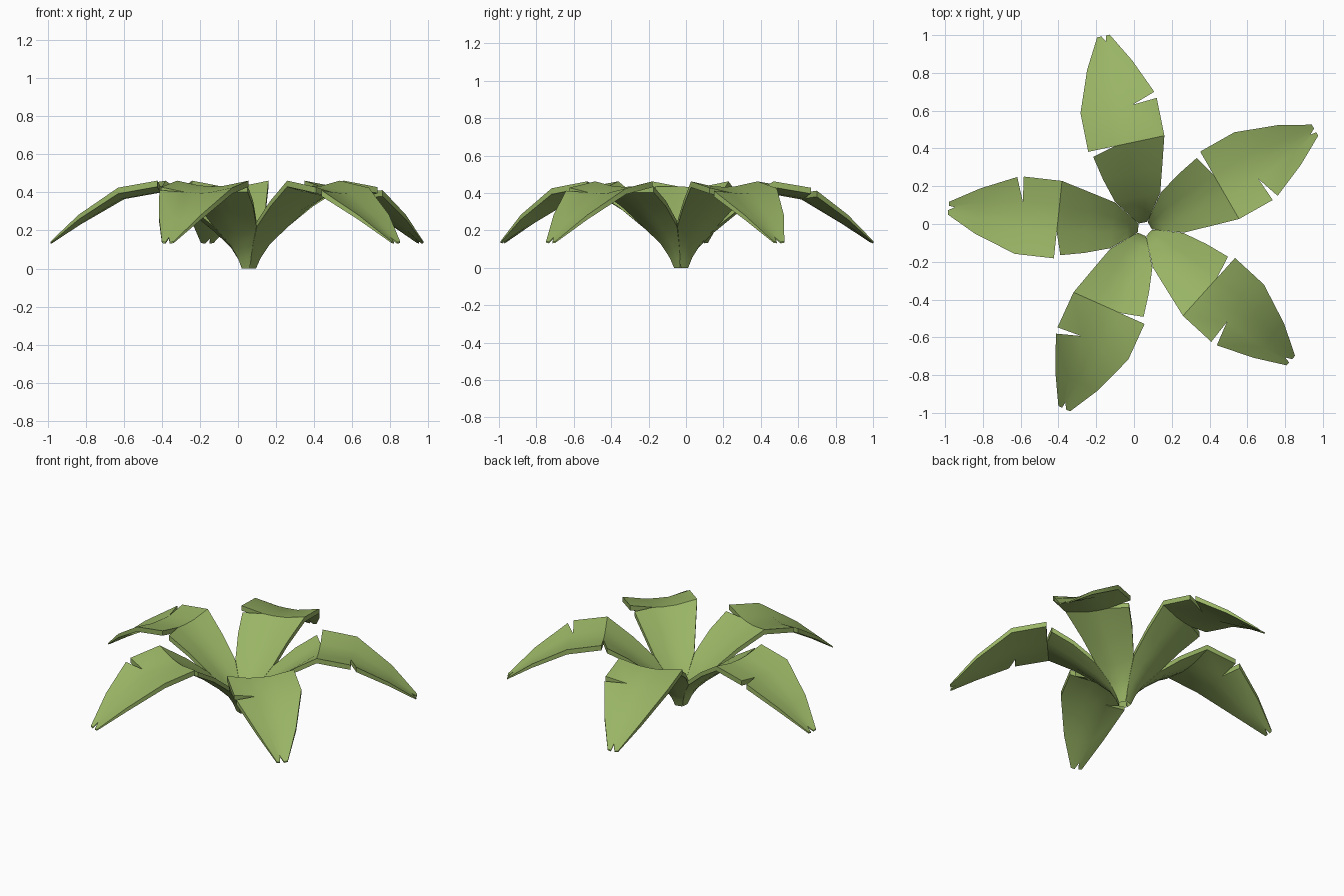
import bpy, bmesh, math

if "Cube" in bpy.data.objects:
    bpy.data.objects.remove(bpy.data.objects["Cube"])

green = bpy.data.materials.new("leaf_green")
green.diffuse_color = (0.32, 0.46, 0.13, 1)
green.use_nodes = True
green.node_tree.nodes["Principled BSDF"].inputs["Base Color"].default_value = green.diffuse_color

# Leaf cross-rows: distance along, half width, edge height, mid sag, thickness
ROWS = [(0.033, 0.022, 0.02, 0.0, 0.02),
        (0.052, 0.038, 0.085, 0.008, 0.03),
        (0.09, 0.065, 0.155, 0.018, 0.03),
        (0.17, 0.122, 0.25, 0.035, 0.03),
        (0.30, 0.160, 0.357, 0.036, 0.03),
        (0.46, 0.206, 0.462, 0.03, 0.032),   # fold, inner side
        (0.46, 0.206, 0.462, 0.03, 0.032),   # fold, outer side
        (0.668, 0.204, 0.425, 0.03, 0.032),  # side tear, inner lip
        (0.668, 0.204, 0.425, 0.03, 0.032),  # side tear, outer lip
        (0.885, 0.122, 0.283, 0.025, 0.025),
        (1.043, 0.034, 0.142, 0.004, 0.008)]
COLS = [-1, -0.38, 0, 0.31, 1]
FOLD, TEAR, TIP = 5, 7, 10
# Points pulled away to open the tears and the notched tip: (row, col) -> (along, across, z)
SHIFT = {(FOLD, 4): (0.428, 0.186, 0.435),
         (TEAR, 0): (0.664, -0.208, 0.428), (TEAR + 1, 0): (0.698, -0.202, 0.412),
         (TEAR, 1): (0.655, -0.075, 0.402), (TEAR + 1, 1): (0.655, -0.075, 0.402),
         (TIP, 2): (1.010, -0.008, 0.165)}


def leaf_mesh():
    bm = bmesh.new()
    # upper face of the blade
    grid = [[bm.verts.new(SHIFT.get((r, c), (u, f * w, z - sag * (1 - f * f))))
             for c, f in enumerate(COLS)] for r, (u, w, z, sag, t) in enumerate(ROWS)]
    for r in range(len(ROWS) - 1):
        if r in (FOLD, TEAR):
            continue  # open lips: the rows meet only at their shared points
        for c in range(len(COLS) - 1):
            bm.faces.new((grid[r][c], grid[r + 1][c], grid[r + 1][c + 1], grid[r][c + 1]))
    depth = {tuple(v.co): ROWS[r][4] for r, row in enumerate(grid) for v in row}
    bmesh.ops.remove_doubles(bm, verts=bm.verts[:], dist=0.001)
    # thickness straight down, thinner toward the tip and base
    ret = bmesh.ops.extrude_face_region(bm, geom=bm.faces[:], use_keep_orig=True)
    for v in [g for g in ret["geom"] if isinstance(g, bmesh.types.BMVert)]:
        v.co.z = max(0.0, v.co.z - depth[tuple(v.co)])
    bmesh.ops.recalc_face_normals(bm, faces=bm.faces[:])
    me = bpy.data.meshes.new("leaf")
    bm.to_mesh(me)
    bm.free()
    me.materials.append(green)
    return me


# Five leaves in a rosette
mesh = leaf_mesh()
bpy.ops.object.select_all(action='DESELECT')
for i in range(5):
    ob = bpy.data.objects.new(f"leaf_{i + 1}", mesh.copy())
    ob.location = (0.055, -0.025, 0)
    ob.rotation_euler.z = math.radians(30 + 72 * i)
    bpy.context.collection.objects.link(ob)
    ob.select_set(True)
    bpy.context.view_layer.objects.active = ob
bpy.ops.object.shade_smooth_by_angle(angle=math.radians(28))
